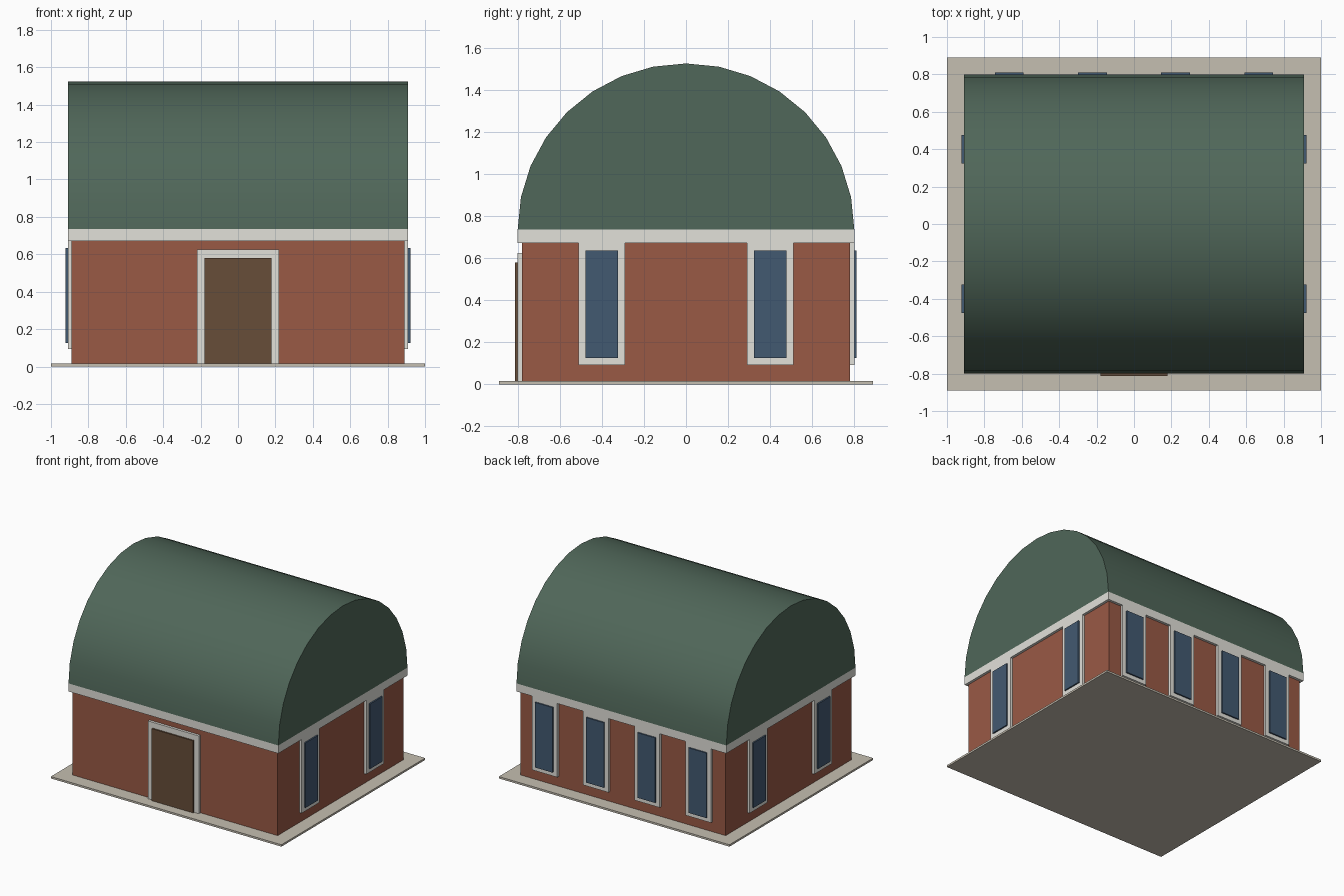
import bpy, bmesh, math

if "Cube" in bpy.data.objects:
    bpy.data.objects.remove(bpy.data.objects["Cube"])


def material(name, rgb):
    m = bpy.data.materials.new(name)
    m.diffuse_color = (*rgb, 1)
    m.use_nodes = True
    m.node_tree.nodes["Principled BSDF"].inputs["Base Color"].default_value = m.diffuse_color
    return m


BRICK = material("brick", (0.32, 0.10, 0.06))
ROOF = material("roof_green", (0.08, 0.135, 0.10))
TRIM = material("trim", (0.76, 0.75, 0.70))
GLASS = material("glass", (0.055, 0.10, 0.165))
WOOD = material("wood", (0.135, 0.075, 0.04))
STONE = material("stone", (0.56, 0.52, 0.44))


def finish(name, bm, mat):
    bmesh.ops.recalc_face_normals(bm, faces=bm.faces)
    me = bpy.data.meshes.new(name)
    bm.to_mesh(me)
    bm.free()
    me.materials.append(mat)
    ob = bpy.data.objects.new(name, me)
    bpy.context.collection.objects.link(ob)
    return ob


def box(name, mat, x, y, z):
    bm = bmesh.new()
    bmesh.ops.create_cube(bm, size=1)
    for v in bm.verts:
        for i, (lo, hi) in enumerate((x, y, z)):
            v.co[i] = lo if v.co[i] < 0 else hi
    return finish(name, bm, mat)


# Plinth, walls and eaves band
box("base_slab", STONE, (-1, 1), (-0.89, 0.89), (0, 0.015))
box("walls", BRICK, (-0.89, 0.89), (-0.78, 0.78), (0.015, 0.70))
box("eaves_band", TRIM, (-0.91, 0.91), (-0.80, 0.80), (0.672, 0.735))

# Barrel roof: half-round profile extruded along x
bm = bmesh.new()
SEGMENTS = 16
profile = [bm.verts.new((-0.91, 0.80 * math.cos(math.pi * i / SEGMENTS),
                         0.735 + 0.79 * math.sin(math.pi * i / SEGMENTS)))
           for i in range(SEGMENTS + 1)]
face = bm.faces.new(profile)
ext = bmesh.ops.extrude_face_region(bm, geom=[face], use_keep_orig=True)
bmesh.ops.translate(bm, vec=(1.82, 0, 0),
                    verts=[g for g in ext["geom"] if isinstance(g, bmesh.types.BMVert)])
roof = finish("barrel_roof", bm, ROOF)
bpy.context.view_layer.objects.active = roof
roof.select_set(True)
bpy.ops.object.shade_smooth_by_angle(angle=math.radians(30))

# Door with surround
box("door_frame", TRIM, (-0.22, 0.22), (-0.80, -0.77), (0.01, 0.625))
box("door", WOOD, (-0.18, 0.18), (-0.812, -0.77), (0.005, 0.58))


# Windows: pale frame with a slightly proud pane
def window(name, along, side, wall, centre):
    for part, mat, half, proud, z in (
            ("frame", TRIM, 0.11, 0.02, (0.093, 0.674)),
            ("pane", GLASS, 0.077, 0.031, (0.125, 0.635))):
        span = (centre - half, centre + half)
        depth = sorted((side * (wall - 0.01), side * (wall + proud)))
        x, y = (span, depth) if along == "x" else (depth, span)
        box(f"{name}_{part}", mat, x, y, z)


for i, cx in enumerate((-0.667, -0.222, 0.222, 0.667)):
    window(f"back_window_{i + 1}", "x", 1, 0.78, cx)
for label, side in (("right", 1), ("left", -1)):
    for i, cy in enumerate((-0.40, 0.40)):
        window(f"{label}_window_{i + 1}", "y", side, 0.89, cy)
